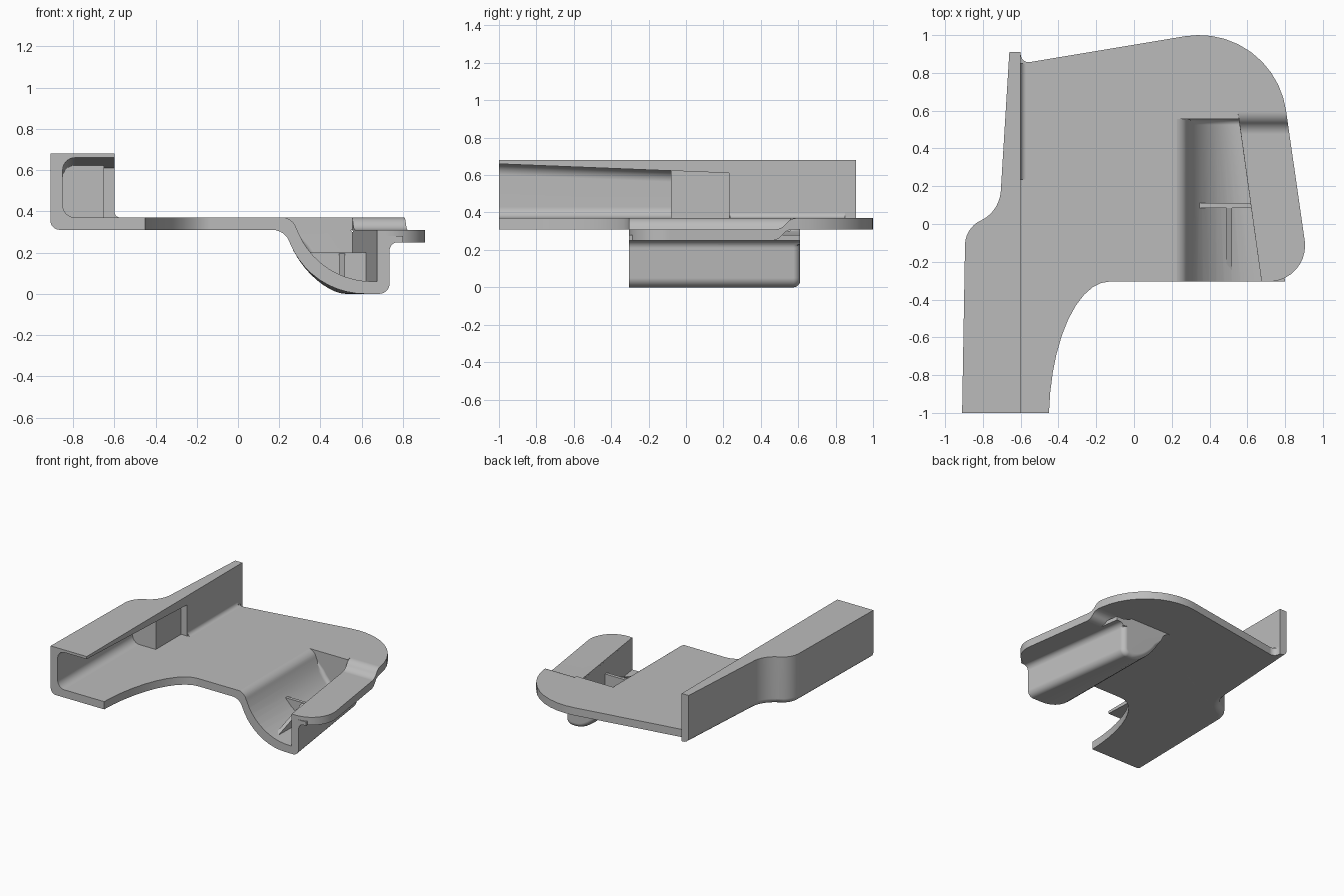
import bpy, bmesh, math
from mathutils import Vector

cube = bpy.data.objects.get("Cube")
if cube:
    bpy.data.objects.remove(cube, do_unlink=True)

grey = bpy.data.materials.new("plain grey")
grey.use_nodes = True
grey.diffuse_color = (0.5, 0.5, 0.5, 1)
grey.node_tree.nodes["Principled BSDF"].inputs["Base Color"].default_value = grey.diffuse_color

FRONT = -0.305   # front edge of the wide plate
SLANT = 0.14     # sideways drift of the pocket's outer wall per unit of depth


def rounded(corners, steps=10):
    """Polygon whose corners (x, y, setback, setback after) become conic arcs."""
    out = []
    for i, c in enumerate(corners):
        p = Vector(c[:2])
        if len(c) == 2:
            out.append(p)
            continue
        before = (Vector(corners[i - 1][:2]) - p).normalized()
        after = (Vector(corners[(i + 1) % len(corners)][:2]) - p).normalized()
        a, b = p + before * c[2], p + after * c[-1]
        w = math.sin(before.angle(after) / 2)
        for k in range(steps + 1):
            t = k / steps
            f, g, h = (1 - t) ** 2, 2 * w * t * (1 - t), t * t
            out.append((a * f + p * g + b * h) / (f + g + h))
    return out


def prism(name, axis, corners, lo, hi, bevel=0, edge_rule=None, deform=None):
    """Extrude a rounded profile along an axis, optionally soften edges and deform."""
    place = {"x": lambda p, d: (d, p.x, p.y),
             "y": lambda p, d: (p.x, d, p.y),
             "z": lambda p, d: (p.x, p.y, d)}[axis]
    pts = rounded(corners)
    bm = bmesh.new()
    low = [bm.verts.new(place(p, lo)) for p in pts]
    high = [bm.verts.new(place(p, hi)) for p in pts]
    bm.faces.new(low)
    bm.faces.new(high)
    for i in range(len(pts)):
        bm.faces.new((low[i - 1], low[i], high[i], high[i - 1]))
    bmesh.ops.recalc_face_normals(bm, faces=bm.faces)
    if bevel:
        edges = [e for e in bm.edges if all(edge_rule(v.co) for v in e.verts)]
        bmesh.ops.bevel(bm, geom=edges, offset=bevel, segments=5, profile=0.5,
                        affect='EDGES', clamp_overlap=False)
    if deform:
        for v in bm.verts:
            deform(v.co)
    bmesh.ops.recalc_face_normals(bm, faces=bm.faces)
    mesh = bpy.data.meshes.new(name)
    bm.to_mesh(mesh)
    bm.free()
    mesh.materials.append(grey)
    obj = bpy.data.objects.new(name, mesh)
    bpy.context.scene.collection.objects.link(obj)
    return obj


def combine(obj, tool, operation='DIFFERENCE', keep=False):
    """Apply a boolean and discard the tool."""
    mod = obj.modifiers.new("cut", 'BOOLEAN')
    mod.operation, mod.solver, mod.object = operation, 'EXACT', tool
    graph = bpy.context.evaluated_depsgraph_get()
    mesh = bpy.data.meshes.new_from_object(obj.evaluated_get(graph))
    obj.modifiers.clear()
    obj.data = mesh
    if not keep:
        bpy.data.objects.remove(tool, do_unlink=True)


def slant_wall(co):
    t = min(max((co.x - 0.25) / 0.42, 0), 1)
    co.x -= SLANT * (co.y - FRONT) * t * t


def slope_ceiling(co):
    if co.z > 0.5:
        co.z -= 0.04 * (co.y + 1)


# Flat main plate
plate = prism("main_plate", "z", [
    (-0.62, -1), (-0.45, -1), (-0.43, FRONT, 0.69, 0.3), (0.66, FRONT), (0.549, 0.6),
    (0.805, 0.6), (0.737, 1.072, 0.475), (-0.6, 0.849, 0.05), (-0.6, 0.91), (-0.62, 0.91),
], 0.31, 0.37)

# Side wall that widens into a hollow channel at the front
channel = prism("side_channel", "z", [
    (-0.6, -1), (-0.6, 0.91), (-0.66, 0.91), (-0.712, 0.065, 0.11),
    (-0.893, -0.02, 0.09), (-0.91, -1),
], 0.31, 0.68, 0.045, lambda c: c.z < 0.32 and c.x < -0.63)
combine(channel, prism("channel_cavity", "y", [
    (-0.5, 0.37), (-0.5, 0.66), (-0.85, 0.66, 0.06), (-0.85, 0.37, 0.06),
], -1.1, -0.08, deform=slope_ceiling))
combine(channel, prism("shallow_recess", "y", [
    (-0.5, 0.37), (-0.5, 0.66), (-0.65, 0.66), (-0.65, 0.37),
], -0.12, 0.23, deform=slope_ceiling))

# Small fillet where the wall meets the plate
fillet = prism("wall_fillet", "y", [
    (-0.61, 0.36), (-0.565, 0.36), (-0.565, 0.37), (-0.6, 0.37, 0.03),
    (-0.6, 0.405), (-0.61, 0.405),
], 0.235, 0.85)

# Curved pocket shell hanging under the plate
shell = prism("pocket_shell", "y", [
    (0.17, 0.31), (0.226, 0.31, 0.06), (0.351, 0, 0.265), (0.735, 0, 0.05),
    (0.735, 0.25, 0.04), (0.8, 0.25), (0.8, 0.28), (0.735, 0.28), (0.675, 0.3),
    (0.6, 0.34), (0.17, 0.34),
], FRONT, 0.61, 0.035, lambda c: c.y > 0.6 and c.z < 0.23, slant_wall)
hollow = prism("pocket_hollow", "y", [
    (0.2, 0.5), (0.2, 0.372), (0.262, 0.37, 0.05), (0.39, 0.06, 0.26),
    (0.675, 0.06), (0.675, 0.5),
], -0.4, 0.555, 0.03, lambda c: c.y > 0.55 and c.z < 0.3, slant_wall)
combine(shell, hollow, keep=True)
combine(plate, hollow)

# Lowered flange beside the pocket, stepping up to the plate at the back
flange = prism("lower_flange", "x", [
    (-0.4, 0.31), (0.51, 0.31, 0.035), (0.56, 0.37, 0.035), (0.7, 0.37),
    (0.7, 0.31), (0.54, 0.31, 0.035), (0.49, 0.25, 0.035), (-0.4, 0.25),
], 0.4, 1.0)
combine(flange, prism("flange_outline", "z", [
    (0.675, FRONT), (0.935, FRONT, 0.22), (0.805, 0.6), (0.549, 0.6),
], 0.1, 0.5), 'INTERSECT')

# Stiffening ribs inside the pocket
cross_rib = prism("cross_rib", "y", [
    (0.33, 0.2), (0.62, 0.2), (0.635, 0.03), (0.5, 0.05), (0.4, 0.11)], 0.085, 0.11)
gusset = prism("rib_gusset", "x", [
    (-0.25, 0.08), (0.1, 0.2), (0.1, 0.04), (-0.25, 0.04)], 0.49, 0.52)

# Smooth curved faces, keep corners crisp and flats flat
parts = [plate, channel, fillet, shell, flange, cross_rib, gusset]
bpy.ops.object.select_all(action='DESELECT')
for obj in parts:
    obj.select_set(True)
bpy.context.view_layer.objects.active = plate
bpy.ops.object.shade_smooth_by_angle(angle=math.radians(30))
for obj in parts:
    weighted = obj.modifiers.new("flat_normals", 'WEIGHTED_NORMAL')
    weighted.keep_sharp = True
